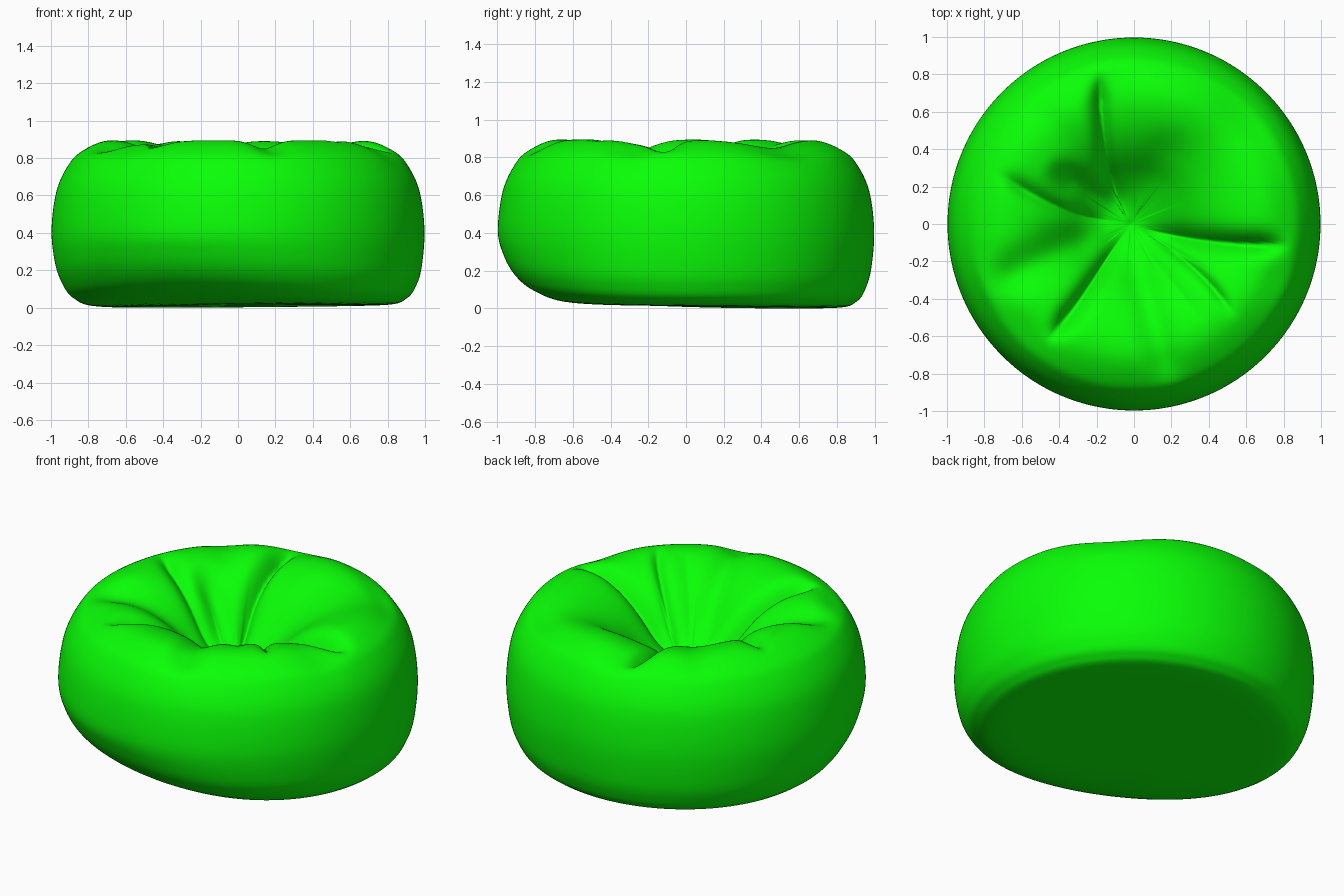
import bpy, bmesh, math
from math import radians, sin, cos, exp

if "Cube" in bpy.data.objects:
    bpy.data.objects.remove(bpy.data.objects["Cube"])

SEG, SUB = 288, 7

# Profiles (radius, height): the underside is crisp at the back, lifted and rounder at the front left
crisp = [(0, .022), (.42, .015), (.80, .014), (.905, .048), (.952, .115), (.982, .22)]
rounded = [(0, .022), (.36, .025), (.63, .05), (.80, .115), (.90, .195), (.965, .30)]
upper = [(.997, .42), (.970, .63), (.905, .77), (.835, .838), (.70, .888), (.56, .873),
         (.41, .805), (.27, .70), (.14, .585), (.05, .51), (0, .49)]

# Creases and soft rim dips: angle at centre, angle at rim, reach, depth, half width
creases = [
    (118, 103, .80, .11, .045),
    (236, 234, .74, .12, .045),
    (-18, -8, .80, .12, .055),
    (-28, -42, .70, .05, .03),
    (176, 160, .74, .07, .05),
    (143, 146, .52, .08, .08),
    (198, 203, .82, .07, .12),
    (-82, -77, .86, .045, .09),
    (68, 64, .55, .02, .12),
    (-58, -55, .60, .02, .05),
    (-20, -20, .92, .025, .14),
    (98, 98, .86, .03, .13),
    (130, 130, .84, .02, .10),
    (43, 43, .92, .045, .24),
    (222, 222, .92, .02, .20),
]


def smoothstep(a, b, x):
    t = min(1, max(0, (x - a) / (b - a)))
    return t * t * (3 - 2 * t)


def catmull(pts, sub):
    out = []
    for i in range(len(pts) - 1):
        p0, p1 = pts[max(i - 1, 0)], pts[i]
        p2, p3 = pts[i + 1], pts[min(i + 2, len(pts) - 1)]
        for k in range(sub):
            t = k / sub
            out.append(tuple(
                .5 * (2 * b + (c - a) * t + (2 * a - 5 * b + 4 * c - d) * t * t
                      + (3 * b - a - 3 * c + d) * t ** 3)
                for a, b, c, d in zip(p0, p1, p2, p3)))
    return out + [pts[-1]]


def crease_drop(r, ang):
    total = 0
    for a0, a1, reach, depth, width in creases:
        a = radians(a0 + (a1 - a0) * min(1, r / reach))
        d = (ang - a + math.pi) % (2 * math.pi) - math.pi
        if abs(d) > 1.3:
            continue
        off = abs(r * sin(d)) / width
        window = smoothstep(.02, .3, r) * (1 - smoothstep(reach - .14, reach + .06, r))
        total += depth * window * exp(-off ** (2 if width > .06 else 1.3))
    return total


def column(ang):
    w = ((1 + cos(ang - radians(248))) / 2) ** 3.5
    low = [tuple(p + (q - p) * w for p, q in zip(a, b)) for a, b in zip(crisp, rounded)]
    pts = []
    for i, (r, z) in enumerate(catmull(low + upper, SUB)):
        shift = 0
        if i > SUB * 6:
            # gathered folds, raised a little between them, fading down the side wall
            fade = smoothstep(.45, .78, z) if i < SUB * 9 else 1
            z += .010 * smoothstep(.2, .5, r) * (1 - smoothstep(.72, .9, r))
            z -= crease_drop(r, ang) * fade
            shift = -.02 * (1 - smoothstep(.1, .6, r))
        elif i < SUB * 5:
            # slight lean of the underside
            z += .01 * r * cos(ang + radians(40)) * (1 - smoothstep(.04, .2, z))
        pts.append((r * cos(ang) + shift, r * sin(ang), max(z, 0)))
    return pts


# Beanbag cushion skin
bm = bmesh.new()
cols = [column(2 * math.pi * k / SEG) for k in range(SEG)]
bottom, top = bm.verts.new(cols[0][0]), bm.verts.new(cols[0][-1])
grid = [[bm.verts.new(p) for p in c[1:-1]] for c in cols]
for k in range(SEG):
    a, b = grid[k], grid[(k + 1) % SEG]
    bm.faces.new((bottom, b[0], a[0]))
    bm.faces.new((top, a[-1], b[-1]))
    for j in range(len(a) - 1):
        bm.faces.new((a[j], b[j], b[j + 1], a[j + 1]))
bmesh.ops.recalc_face_normals(bm, faces=bm.faces)
for f in bm.faces:
    f.smooth = True

mesh = bpy.data.meshes.new("beanbag_cushion")
bm.to_mesh(mesh)
bm.free()
low_z = min(v.co.z for v in mesh.vertices)
for v in mesh.vertices:
    v.co.z -= low_z
cushion = bpy.data.objects.new("beanbag_cushion", mesh)
bpy.context.collection.objects.link(cushion)

# Bright green fabric
fabric = bpy.data.materials.new("green_fabric")
fabric.diffuse_color = (.003, 1, .002, 1)
fabric.use_nodes = True
fabric.node_tree.nodes["Principled BSDF"].inputs["Base Color"].default_value = fabric.diffuse_color
mesh.materials.append(fabric)
